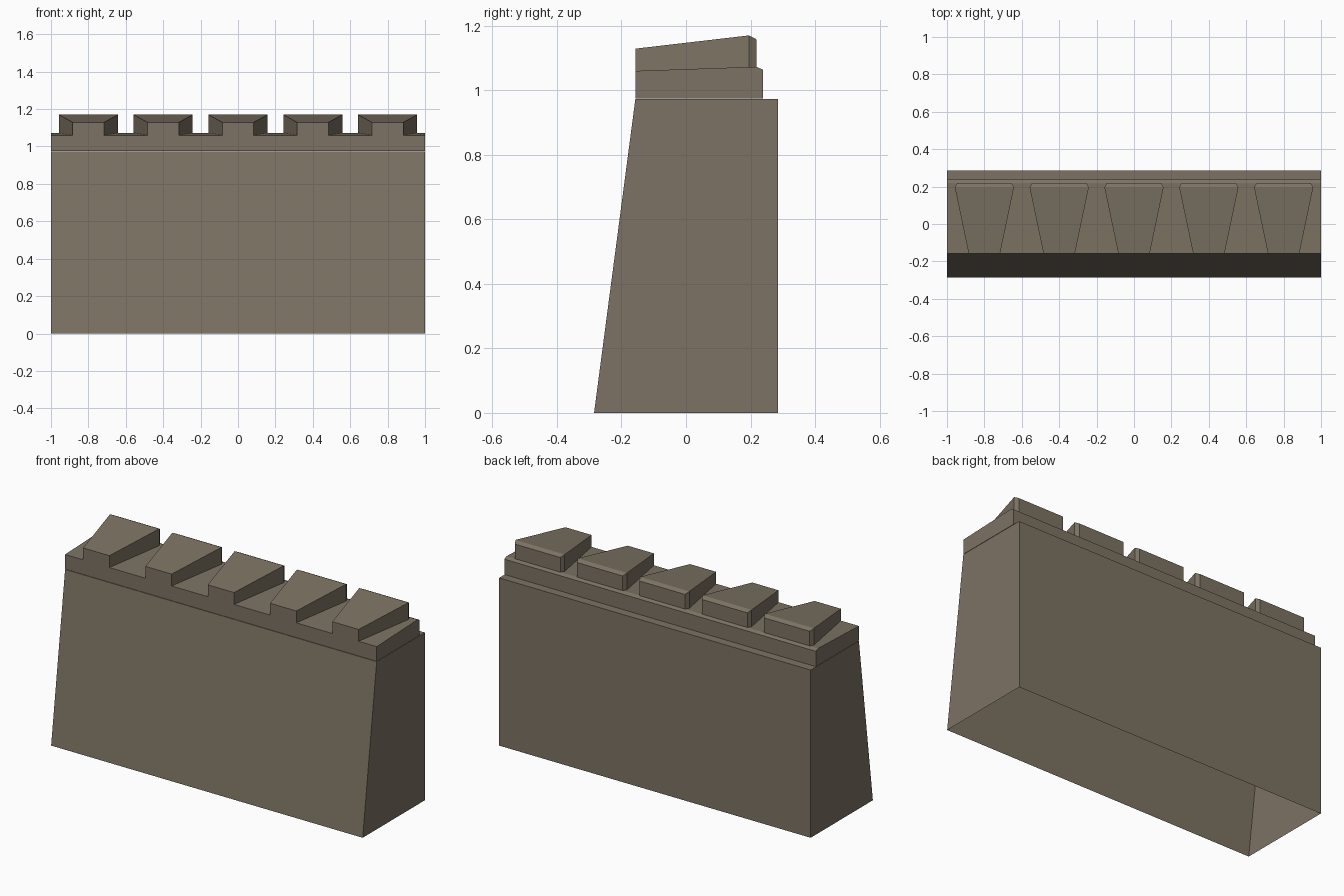
import bpy, bmesh

if "Cube" in bpy.data.objects:
    bpy.data.objects.remove(bpy.data.objects["Cube"])

stone = bpy.data.materials.new("stone")
stone.diffuse_color = (0.20, 0.17, 0.125, 1)
stone.use_nodes = True
stone.node_tree.nodes["Principled BSDF"].inputs["Base Color"].default_value = stone.diffuse_color


def make_object(name, bm):
    bmesh.ops.recalc_face_normals(bm, faces=bm.faces)
    mesh = bpy.data.meshes.new(name)
    bm.to_mesh(mesh)
    bm.free()
    mesh.materials.append(stone)
    obj = bpy.data.objects.new(name, mesh)
    bpy.context.collection.objects.link(obj)
    return obj


def bridge(bm, a, b):
    n = len(a)
    return [bm.faces.new((a[i], a[(i + 1) % n], b[(i + 1) % n], b[i])) for i in range(n)]


def extruded_profile(name, profile, open_bottom=False):
    """Extrude a y/z side profile along the full wall length."""
    bm = bmesh.new()
    left = [bm.verts.new((-1, y, z)) for y, z in profile]
    right = [bm.verts.new((1, y, z)) for y, z in profile]
    sides = bridge(bm, left, right)
    bm.faces.new(left)
    bm.faces.new(right)
    obj_faces = sides[0]
    bmesh.ops.recalc_face_normals(bm, faces=bm.faces)
    if open_bottom:
        bmesh.ops.delete(bm, geom=[obj_faces], context='FACES_ONLY')
    return make_object(name, bm)


# Wall with sloping front face, hollow underneath
extruded_profile("wall_body", [(-0.285, 0), (0.285, 0), (0.285, 0.973), (-0.157, 0.973)],
                 open_bottom=True)

# Coping slab with a chamfered rear edge
extruded_profile("coping_slab", [(-0.157, 0.975), (0.238, 0.975), (0.238, 1.064),
                                 (0.218, 1.073), (-0.157, 1.060)])


# Merlons: wedge blocks flaring and rising to the rear, chamfered rear edges
def merlon(name, cx):
    bm = bmesh.new()
    half = [(0.084, -0.157), (0.158, 0.195), (0.146, 0.218)]
    outline = half + [(-x, y) for x, y in reversed(half)]
    base = [bm.verts.new((cx + x, y, 1.060 + (y + 0.157) * 0.033)) for x, y in outline]
    top_z = {-0.157: 1.129, 0.195: 1.170, 0.218: 1.158}
    top = [bm.verts.new((cx + x, y, top_z[y])) for x, y in outline]
    bridge(bm, base, top)
    bm.faces.new(base)
    bm.faces.new((top[0], top[1], top[4], top[5]))
    bm.faces.new((top[1], top[2], top[3], top[4]))
    make_object(name, bm)


for i in range(5):
    merlon(f"merlon_{i + 1}", -0.8 + 0.4 * i)
